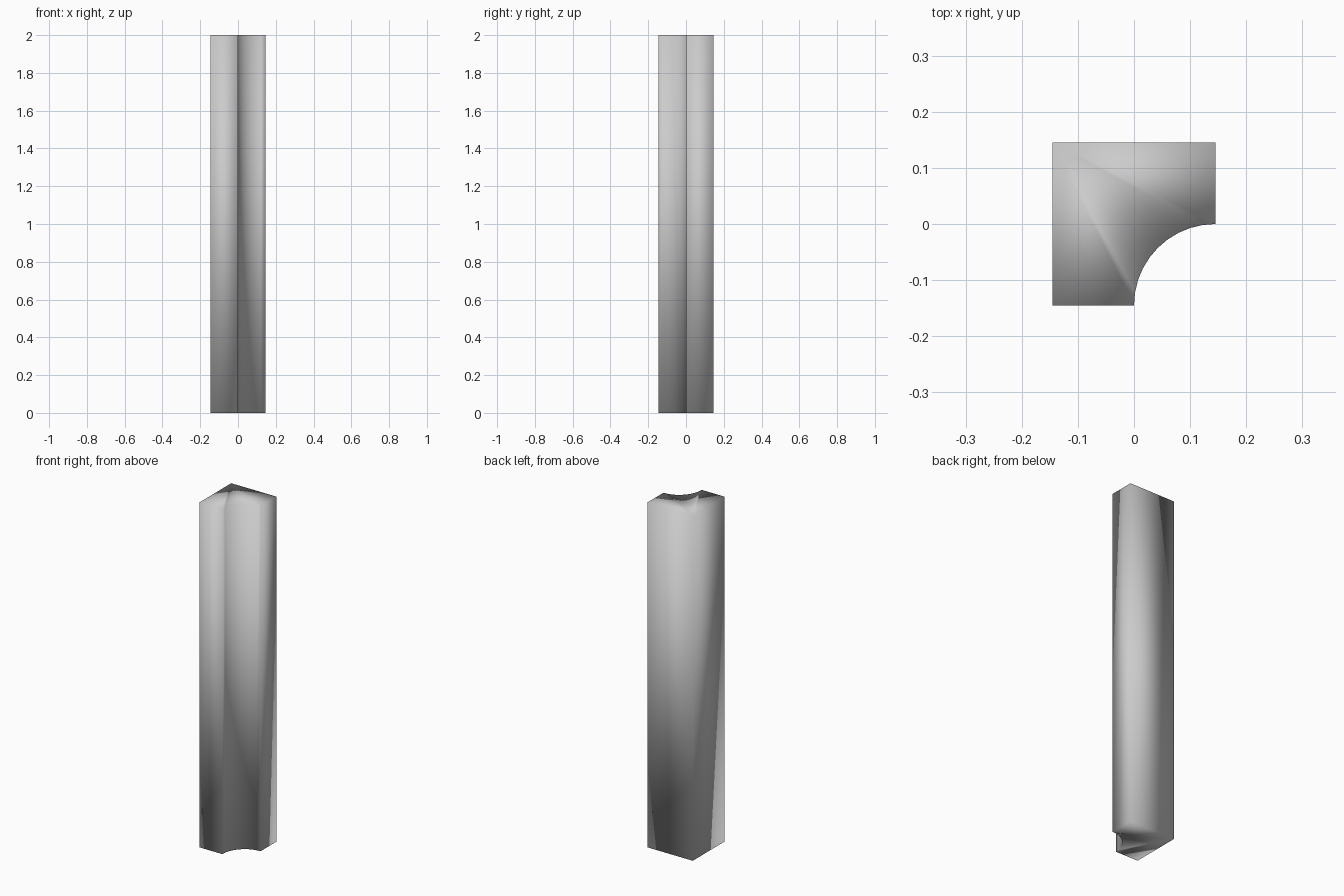
import bpy, bmesh
from math import sin, cos, pi

if "Cube" in bpy.data.objects:
    bpy.data.objects.remove(bpy.data.objects["Cube"])

H = 0.145      # half width, also the cove radius
HEIGHT = 2.0
SEGMENTS = 10  # steps in the concave quarter arc

# Cross-section: square with a quarter circle scooped from the front right corner
profile = [(H, H), (-H, H), (-H, -H)]
for i in range(SEGMENTS + 1):
    a = pi - (pi / 2) * i / SEGMENTS
    profile.append((H + H * cos(a), -H + H * sin(a)))

# Extrude the section into a tall trim post
bm = bmesh.new()
base = bm.faces.new([bm.verts.new((x, y, 0)) for x, y in profile])
ext = bmesh.ops.extrude_face_region(bm, geom=[base], use_keep_orig=True)
top = [v for v in ext["geom"] if isinstance(v, bmesh.types.BMVert)]
bmesh.ops.translate(bm, verts=top, vec=(0, 0, HEIGHT))
bmesh.ops.recalc_face_normals(bm, faces=bm.faces)

# Soft shading runs across every edge
for f in bm.faces:
    f.smooth = True

mesh = bpy.data.meshes.new("cove_post")
bm.to_mesh(mesh)
bm.free()
bpy.context.collection.objects.link(bpy.data.objects.new("cove_post", mesh))
